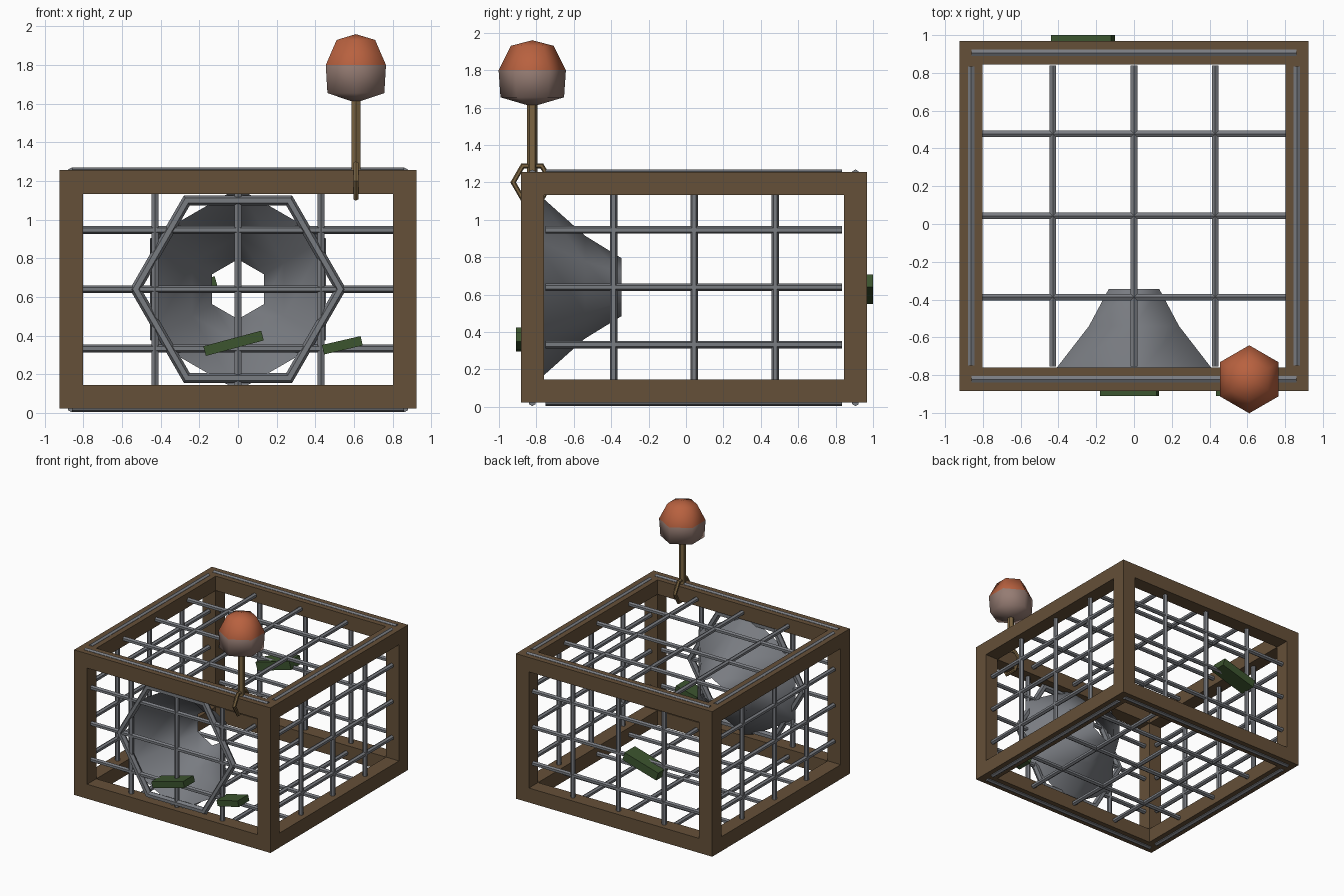
import bpy, bmesh
from math import sin, cos, pi, radians
from mathutils import Vector

if "Cube" in bpy.data.objects:
    bpy.data.objects.remove(bpy.data.objects["Cube"])


def material(name, rgb):
    m = bpy.data.materials.new(name)
    m.diffuse_color = (*rgb, 1)
    m.use_nodes = True
    m.node_tree.nodes["Principled BSDF"].inputs["Base Color"].default_value = m.diffuse_color
    return m


WOOD = material("wood", (0.13, 0.08, 0.04))
METAL = material("metal", (0.19, 0.20, 0.22))
GREEN = material("weed", (0.045, 0.09, 0.028))
ROPE = material("rope", (0.20, 0.13, 0.055))
ORANGE = material("float_orange", (0.48, 0.12, 0.05))
PALE = material("float_pale", (0.30, 0.20, 0.17))


def finish(name, mat):
    o = bpy.context.object
    o.name = name
    o.data.materials.append(mat)
    return o


def box(name, center, size, mat, tilt=0):
    bpy.ops.mesh.primitive_cube_add(size=1, location=center, rotation=(0, -radians(tilt), 0))
    bpy.context.object.scale = size
    return finish(name, mat)


def rod(name, a, b, r, mat):
    a, b = Vector(a), Vector(b)
    d = b - a
    bpy.ops.mesh.primitive_cylinder_add(vertices=6, radius=r, depth=d.length, location=(a + b) / 2,
                                        rotation=d.to_track_quat('Z', 'Y').to_euler())
    return finish(name, mat)


def ring(name, center, rot, major, minor, mat):
    bpy.ops.mesh.primitive_torus_add(major_segments=6, minor_segments=6, major_radius=major,
                                     minor_radius=minor, location=center, rotation=rot)
    return finish(name, mat)


def lathe(name, profile, place, mats, band_mats):
    """Six-sided shell; place(u, v, h) maps ring coordinates to space."""
    bm = bmesh.new()
    rows = []
    for r, h in profile:
        n = 6 if r else 1
        rows.append([bm.verts.new(place(r * sin(i * pi / 3), r * cos(i * pi / 3), h)) for i in range(n)])
    for k in range(len(rows) - 1):
        p, q = rows[k], rows[k + 1]
        for i in range(6):
            j = (i + 1) % 6
            quad = [p[i % len(p)], p[j % len(p)], q[j % len(q)], q[i % len(q)]]
            f = bm.faces.new(list(dict.fromkeys(quad)))
            f.smooth = True
            f.material_index = band_mats[k]
    bmesh.ops.recalc_face_normals(bm, faces=bm.faces)
    me = bpy.data.meshes.new(name)
    bm.to_mesh(me)
    bm.free()
    for m in mats:
        me.materials.append(m)
    o = bpy.data.objects.new(name, me)
    bpy.context.collection.objects.link(o)
    return o


# Wooden frame: centre lines of the beams
X, YF, YB, ZB, ZT, T = 0.8625, -0.822, 0.906, 0.084, 1.195, 0.123
YM, ZM = (YF + YB) / 2, (ZB + ZT) / 2
for x in (-X, X):
    for y in (YF, YB):
        box("corner_post", (x, y, ZM), (T, T, ZT - ZB + T), WOOD)
    for z in (ZB, ZT):
        box("side_beam", (x, YM, z), (T, YB - YF - T, T), WOOD)
for y in (YF, YB):
    for z in (ZB, ZT):
        box("cross_beam", (0, y, z), (2 * X - T, T, T), WOOD)

# Wire grid: vertical and lengthwise bars on all faces
R = 0.02
XS = (-0.43, 0, 0.43)
YS = (-0.387, 0.043, 0.477)
ZS = (0.024, 0.333, 0.64, 0.946, 1.249)
for y in (YF, YB):
    for x in XS:
        rod("upright_bar", (x, y, ZB), (x, y, ZT), R, METAL)
    for z in ZS:
        rod("cross_bar", (-0.86, y, z), (0.86, y, z), R, METAL)
for x in (-X, X):
    for y in YS:
        rod("side_upright_bar", (x, y, ZB), (x, y, ZT), R, METAL)
    for z in ZS:
        rod("side_bar", (x, -0.75, z), (x, 0.835, z), R, METAL)
for z in (ZB, ZT):
    for x in XS:
        rod("lid_long_bar", (x, -0.755, z), (x, 0.84, z), R, METAL)
    for y in YS:
        rod("lid_cross_bar", (-0.86, y, z), (0.86, y, z), R, METAL)

# Entrance funnel with its hexagonal rim
lathe("entrance_funnel", [(0.525, -0.82), (0.275, -0.54), (0.155, -0.345)],
      lambda u, v, h: (u, h, 0.64 + v), [METAL], [0, 0])
ring("funnel_rim", (0, YF, 0.64), (pi / 2, 0, 0), 0.53, 0.03, METAL)

# Marker float, its stem and the loop around the beam
FX, FY = 0.61, -0.822
lathe("marker_float", [(0, 1.605), (0.17, 1.655), (0.18, 1.80), (0.115, 1.93), (0, 1.96)],
      lambda u, v, h: (FX + u, FY + v, h), [PALE, ORANGE], [0, 0, 1, 1])
rod("float_stem", (FX, FY, 1.2), (FX, FY, 1.65), 0.027, ROPE)
ring("rope_loop", (FX, FY, 1.2), (pi / 2, 0, pi / 2), 0.102, 0.015, ROPE)

# Green weed scraps caught on the bars
box("weed_front_large", (-0.023, -0.84, 0.36), (0.31, 0.14, 0.052), GREEN, 15)
box("weed_front_small", (0.54, -0.84, 0.35), (0.205, 0.14, 0.05), GREEN, 13)
box("weed_back", (-0.27, 0.93, 0.628), (0.33, 0.14, 0.07), GREEN, 16)
